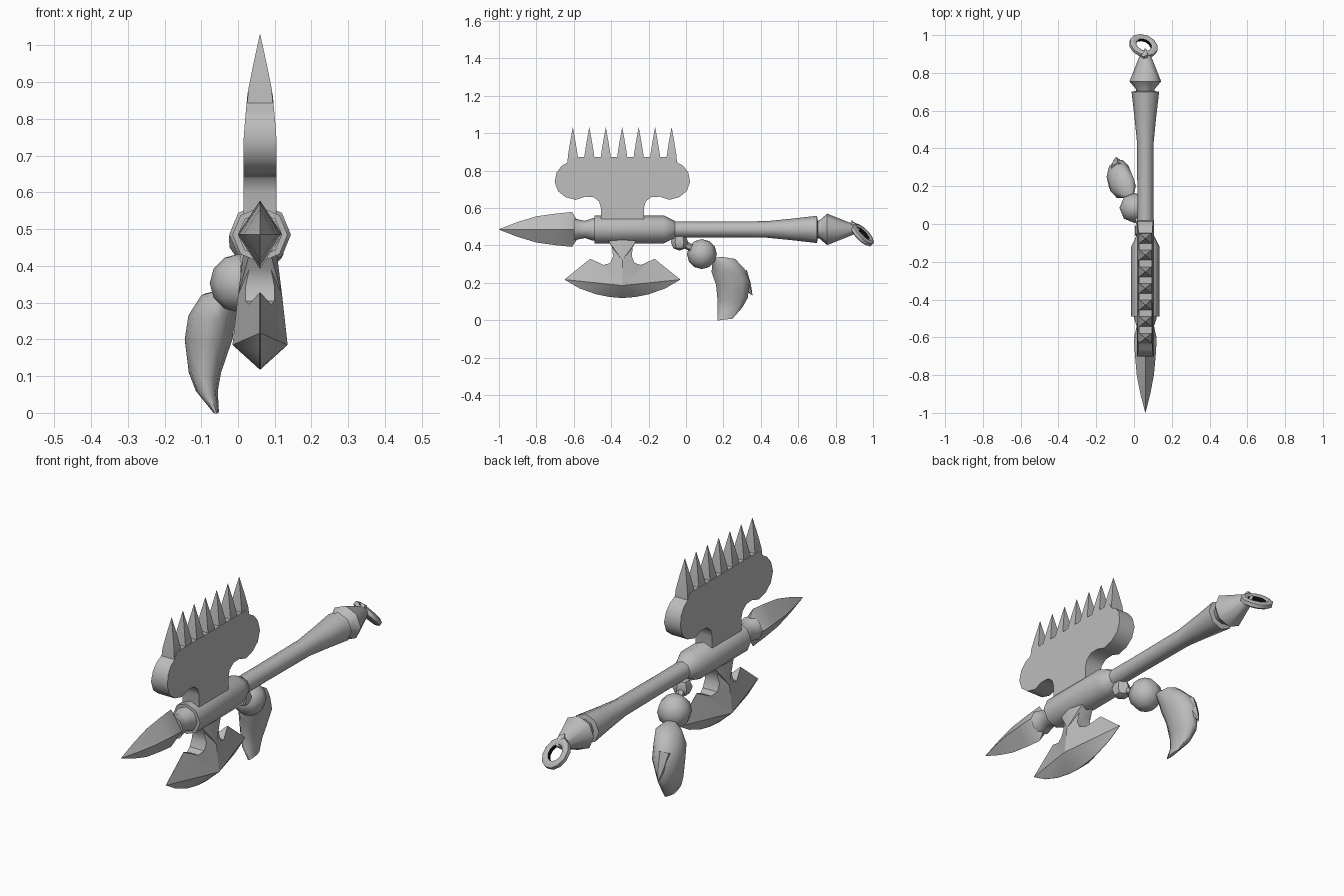
import bpy, bmesh, math
from mathutils import Vector

if "Cube" in bpy.data.objects:
    bpy.data.objects.remove(bpy.data.objects["Cube"])


def material(name, value):
    m = bpy.data.materials.new(name)
    m.use_nodes = True
    colour = (value, value, value, 1)
    m.diffuse_color = colour
    m.node_tree.nodes["Principled BSDF"].inputs["Base Color"].default_value = colour
    return m


GREY = material("plain grey", 0.5)
BLACK = material("ring black", 0.005)
AX, AZ, HEAD_Y = 0.06, 0.485, -0.34   # shaft axis and middle of the head


def finish(name, bm, angle=50, mats=(GREY,)):
    bmesh.ops.remove_doubles(bm, verts=bm.verts, dist=0.0002)
    bmesh.ops.recalc_face_normals(bm, faces=bm.faces)
    me = bpy.data.meshes.new(name)
    bm.to_mesh(me)
    bm.free()
    for m in mats:
        me.materials.append(m)
    ob = bpy.data.objects.new(name, me)
    bpy.context.collection.objects.link(ob)
    bpy.ops.object.select_all(action='DESELECT')
    ob.select_set(True)
    bpy.context.view_layer.objects.active = ob
    bpy.ops.object.shade_smooth_by_angle(angle=math.radians(angle))
    return ob


def loft(name, rings, angle=50):
    bm = bmesh.new()
    loops = [[bm.verts.new(p) for p in ring] for ring in rings]
    n = len(loops[0])
    for a, b in zip(loops, loops[1:]):
        for i in range(n):
            j = (i + 1) % n
            bm.faces.new((a[i], a[j], b[j], b[i]))
    bm.faces.new(loops[0])
    bm.faces.new(loops[-1])
    return finish(name, bm, angle)


def lathe(name, profile, sides=8, squash=1.0, angle=50):
    # turned along the shaft axis
    steps = [2 * math.pi * i / sides for i in range(sides)]
    return loft(name, [[(AX + r * squash * math.cos(t), y, AZ + r * math.sin(t))
                        for t in steps] for y, r in profile], angle)


# Spear point, collar, shaft and pommel
lathe("spear_point", [(-1, 0.001), (-0.9, 0.04), (-0.8, 0.07), (-0.7, 0.084),
                      (-0.61, 0.093), (-0.58, 0.05)], 4, 0.65)
lathe("collar", [(-0.6, 0.06), (-0.575, 0.053), (-0.54, 0.046), (-0.5, 0.06), (-0.48, 0.06)])
lathe("socket", [(-0.49, 0.075), (-0.12, 0.075), (-0.06, 0.046), (-0.05, 0.03)])
lathe("shaft", [(-0.1, 0.043), (0.1, 0.042), (0.43, 0.044), (0.57, 0.058),
                (0.7, 0.073), (0.705, 0.045)])
lathe("pommel", [(0.69, 0.045), (0.715, 0.05), (0.755, 0.084), (0.89, 0.03), (0.93, 0.002)])

# Upper plate: mirrored outline, thinner towards the top
half = [(.115, .5), (.115, .6), (.125, .635), (.155, .658), (.2, .66), (.25, .643),
        (.305, .658), (.345, .69), (.362, .74), (.352, .79), (.325, .825),
        (.29, .845), (.275, .872)]
outline = half + [(-d, z) for d, z in reversed(half)]


def plate_side(s):
    return [(AX + s * (0.045 - 0.09 * max(0, z - 0.75)), HEAD_Y + d, z) for d, z in outline]


loft("upper_plate", [plate_side(-1), plate_side(1)])

# Row of spikes
for i in range(7):
    y = -0.605 + i * 0.088
    rings = []
    for z, hx, hy in ((0.84, .035, .029), (0.88, .032, .026), (0.95, .018, .015), (1.03, .0005, .0005)):
        rings.append([(AX + a * hx, y + b * hy, z)
                      for a, b in ((-1, -1), (1, -1), (1, 1), (-1, 1))])
    loft("spike_%d" % (i + 1), rings, 60)

# Lower blade: sides swell to a middle ridge and close to a thin edge
bm = bmesh.new()
# offset from the middle, height, half thickness
neck = [(0, .44, .045), (.08, .43, .03), (.055, .39, .03), (.05, .34, .04), (.066, .305, .04)]
horn = [(.1, .295, .03), (.172, .328, .001), (.31, .217, .001)]
edge = [(.23, .17, .001), (.14, .138, .001), (.07, .124, .001), (0, .118, .001)]
path = neck + horn + edge
for s in (-1, 1):
    for k in (-1, 1):
        ridge = bm.verts.new((AX + s * .075, HEAD_Y, .185))
        upper = bm.verts.new((AX + s * .06, HEAD_Y, .32))
        rim = [bm.verts.new((AX + s * t, HEAD_Y + k * d, z)) for d, z, t in path]
        for i in range(len(rim) - 1):
            bm.faces.new((upper if i < 4 else ridge, rim[i], rim[i + 1]))
        bm.faces.new((upper, rim[4], ridge))
for k in (-1, 1):
    for a, b in zip(path, path[1:]):
        bm.faces.new([bm.verts.new((AX + s * p[2], HEAD_Y + k * p[0], p[1]))
                      for s, p in ((-1, a), (1, a), (1, b), (-1, b))])
finish("lower_blade", bm, 35)


# Hanging beads
def bead(name, centre, radius, sub, angle):
    b = bmesh.new()
    bmesh.ops.create_uvsphere(b, u_segments=sub, v_segments=sub - 2, radius=radius)
    bmesh.ops.translate(b, verts=b.verts, vec=centre)
    finish(name, b, angle)


bead("small_bead", (.045, -.035, .418), .047, 6, 40)
bead("large_bead", (.003, .085, .353), .08, 8, 60)


def spindle(name, points, radii, sides=6):
    # tapered bar through a list of points
    rings = []
    for i, p in enumerate(points):
        d = Vector(points[min(i + 1, len(points) - 1)]) - Vector(points[max(i - 1, 0)])
        u = d.cross(Vector((1, 0, 0.01))).normalized()
        v = d.cross(u).normalized()
        rings.append([Vector(p) + radii[i] * (u * math.cos(a) + v * math.sin(a))
                      for a in (2 * math.pi * j / sides for j in range(sides))])
    return loft(name, rings)


spindle("bead_link", [(.045, -.04, .42), (.003, .085, .36)], [.018, .022])

# Curved tuft: stacked oval sections, x middle, y middle, z, half widths
sections = [(-.025, .16, .335, .02, .03), (-.045, .2, .32, .055, .065),
            (-.07, .225, .265, .065, .092), (-.08, .25, .2, .065, .094),
            (-.09, .25, .11, .044, .085), (-.085, .235, .06, .03, .07),
            (-.06, .208, .003, .008, .043)]
rings = []
for x, y, z, hx, hy in sections:
    rings.append([(x + hx * math.cos(a), y + hy * math.sin(a), z + 0.12 * hy * math.sin(a))
                  for a in (2 * math.pi * j / 10 for j in range(10))])
loft("tuft", rings, 60)
spindle("tuft_barb", [(-.085, .29, .25), (-.09, .325, .185), (-.095, .355, .132)], [.04, .024, .001])

# Tilted end ring, with a black inner wall
bm = bmesh.new()
normal = Vector((0.3, 0.68, 0.67)).normalized()
turn = normal.to_track_quat('Z', 'Y')
centre = Vector((.05, .943, .457))
N, M = 12, 6
grid = []
for i in range(N):
    a = 2 * math.pi * i / N
    row = []
    for j in range(M):
        b = 2 * math.pi * (j + 0.5) / M
        r = .06 + .02 * math.cos(b)
        row.append(bm.verts.new(centre + turn @ Vector((r * math.cos(a), r * math.sin(a), .018 * math.sin(b)))))
    grid.append(row)
for i in range(N):
    for j in range(M):
        i2, j2 = (i + 1) % N, (j + 1) % M
        f = bm.faces.new((grid[i][j], grid[i2][j], grid[i2][j2], grid[i][j2]))
        f.material_index = 1 if j == 2 else 0
finish("end_ring", bm, 60, (GREY, BLACK))
spindle("ring_hook", [(AX, .86, .49), (.055, .9, .515), (.045, .885, .535)], [.02, .018, .001])
